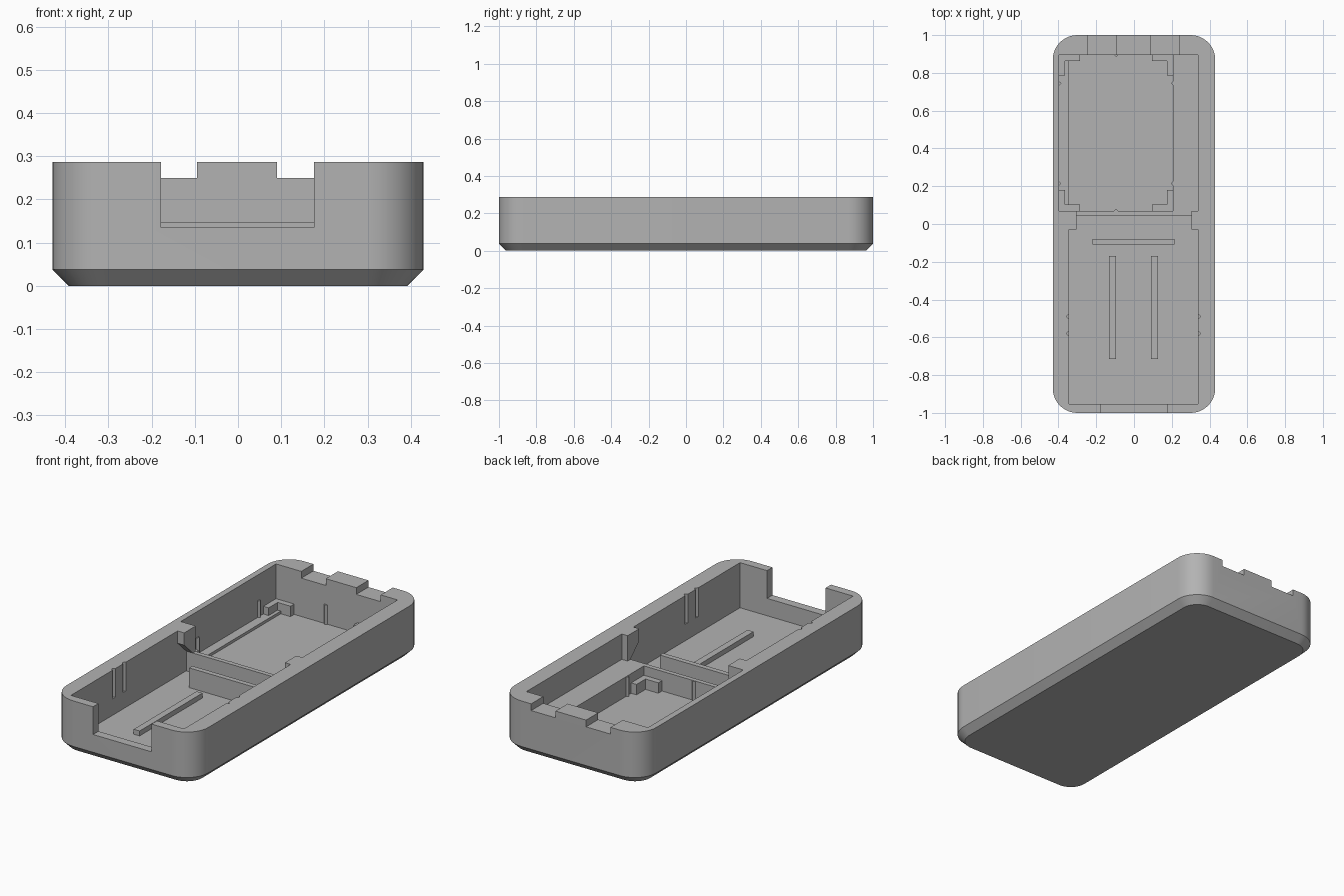
import bpy
import bmesh
from math import pi, cos, sin, radians

cube = bpy.data.objects.get("Cube")
if cube:
    bpy.data.objects.remove(cube, do_unlink=True)

HX, HY, TOP = 0.43, 1.0, 0.287       # outer half sizes and rim height
RADIUS, CHAMFER = 0.13, 0.038
FLOOR, SHELF = 0.04, 0.148           # floor and divider heights
LEFT, RIGHT = -0.345, 0.34           # side walls of the front bay
PX0, PX1, PY0, PY1 = -0.396, 0.206, 0.07, 0.895   # rear pocket
ABOVE = TOP + 0.1

grey = bpy.data.materials.new("plain grey")
grey.use_nodes = True
colour = (0.45, 0.45, 0.45, 1)
grey.diffuse_color = colour
grey.node_tree.nodes["Principled BSDF"].inputs["Base Color"].default_value = colour


def add_object(name, bm):
    bmesh.ops.recalc_face_normals(bm, faces=bm.faces)
    mesh = bpy.data.meshes.new(name)
    bm.to_mesh(mesh)
    bm.free()
    mesh.materials.append(grey)
    obj = bpy.data.objects.new(name, mesh)
    bpy.context.collection.objects.link(obj)
    return obj


def loft(name, rings):
    """Closed solid through rings with equal point counts."""
    bm = bmesh.new()
    loops = [[bm.verts.new(p) for p in ring] for ring in rings]
    n = len(loops[0])
    for a, b in zip(loops, loops[1:]):
        for i in range(n):
            j = (i + 1) % n
            bm.faces.new((a[i], a[j], b[j], b[i]))
    bm.faces.new(loops[0][::-1])
    bm.faces.new(loops[-1])
    return add_object(name, bm)


def prism(name, outline, z0, z1):
    return loft(name, [[(x, y, z) for x, y in outline] for z in (z0, z1)])


def box(name, x0, x1, y0, y1, z0, z1):
    return prism(name, [(x0, y0), (x1, y0), (x1, y1), (x0, y1)], z0, z1)


def diamond(name, x, y, r, z0, z1):
    return prism(name, [(x - r, y), (x, y - r), (x + r, y), (x, y + r)], z0, z1)


def rounded_ring(inset, z, steps=10):
    r = RADIUS - inset
    ring = []
    for k, (sx, sy) in enumerate([(1, 1), (-1, 1), (-1, -1), (1, -1)]):
        for i in range(steps + 1):
            a = (k + i / steps) * pi / 2
            ring.append((sx * (HX - RADIUS) + r * cos(a),
                         sy * (HY - RADIUS) + r * sin(a), z))
    return ring


# Outer tray with a chamfered underside
tray = loft("tray", [rounded_ring(CHAMFER, 0), rounded_ring(0, CHAMFER),
                     rounded_ring(0, TOP)])

# Bays, pocket, shelf and wall openings
cutters = [
    box("front_bay", LEFT, RIGHT, -0.953, 0.045, FLOOR, ABOVE),
    box("rear_pocket", PX0, PX1, PY0, PY1, 0.055, ABOVE),
    box("rear_floor", LEFT, PX1, PY0, PY1, FLOOR, ABOVE),
    box("side_shelf", 0.1, RIGHT, PY0, PY1, SHELF, ABOVE),
    box("divider_gap", -0.305, 0.305, 0, 0.1, SHELF, ABOVE),
    box("front_opening", -0.178, 0.176, -1.1, -0.9, 0.135, ABOVE),
    box("rear_notch_right", -0.243, -0.095, 0.85, 1.1, 0.25, ABOVE),
    box("rear_notch_left", 0.09, 0.238, 0.85, 1.1, 0.25, ABOVE),
]
# Snap grooves in the side walls
for x in (LEFT, RIGHT):
    for y in (-0.58, -0.49):
        cutters.append(diamond("snap_groove", x, y, 0.014, 0.13, ABOVE))

for cutter in cutters:
    cutter.hide_render = True
    mod = tray.modifiers.new(cutter.name, 'BOOLEAN')
    mod.operation, mod.solver, mod.object = 'DIFFERENCE', 'EXACT', cutter
graph = bpy.context.evaluated_depsgraph_get()
result = bpy.data.meshes.new_from_object(tray.evaluated_get(graph))
tray.modifiers.clear()
tray.data = result
for cutter in cutters:
    bpy.data.objects.remove(cutter, do_unlink=True)

bpy.ops.object.select_all(action='DESELECT')
tray.select_set(True)
bpy.context.view_layer.objects.active = tray
bpy.ops.object.shade_smooth_by_angle(angle=radians(25))

# Sloped gussets beside the divider
profile = [(-0.03, TOP), (0.045, TOP), (0.045, SHELF), (-0.03, 0.22)]
for side, wall, inner in (("right", LEFT, -0.305), ("left", RIGHT, 0.305)):
    loft("gusset_" + side, [[(x, y, z) for y, z in profile] for x in (wall, inner)])

# Low cross wall and rails of the front bay
box("cross_wall", -0.22, 0.215, -0.108, -0.08, FLOOR, SHELF)
for side, x in (("right", -0.114), ("left", 0.109)):
    box("rail_" + side, x - 0.018, x + 0.018, -0.714, -0.17, FLOOR, 0.067)

# L-shaped corner brackets of the rear pocket
ARM, THICK = 0.11, 0.032
ell = [(0, 0), (ARM, 0), (ARM, THICK), (THICK, THICK), (THICK, ARM), (0, ARM)]
for cx, sx in ((PX0, 1), (PX1, -1)):
    for cy, sy in ((PY0, 1), (PY1, -1)):
        prism("corner_bracket", [(cx + sx * u, cy + sy * v) for u, v in ell],
              FLOOR, 0.097)

# Small holding ribs on the pocket walls
for x in (PX0, PX1):
    for y in (0.215, 0.745):
        diamond("holding_rib", x, y, 0.011, FLOOR, SHELF - 0.002)
for y in (PY0, PY1):
    diamond("holding_rib", -0.095, y, 0.011, FLOOR, SHELF - 0.002)
